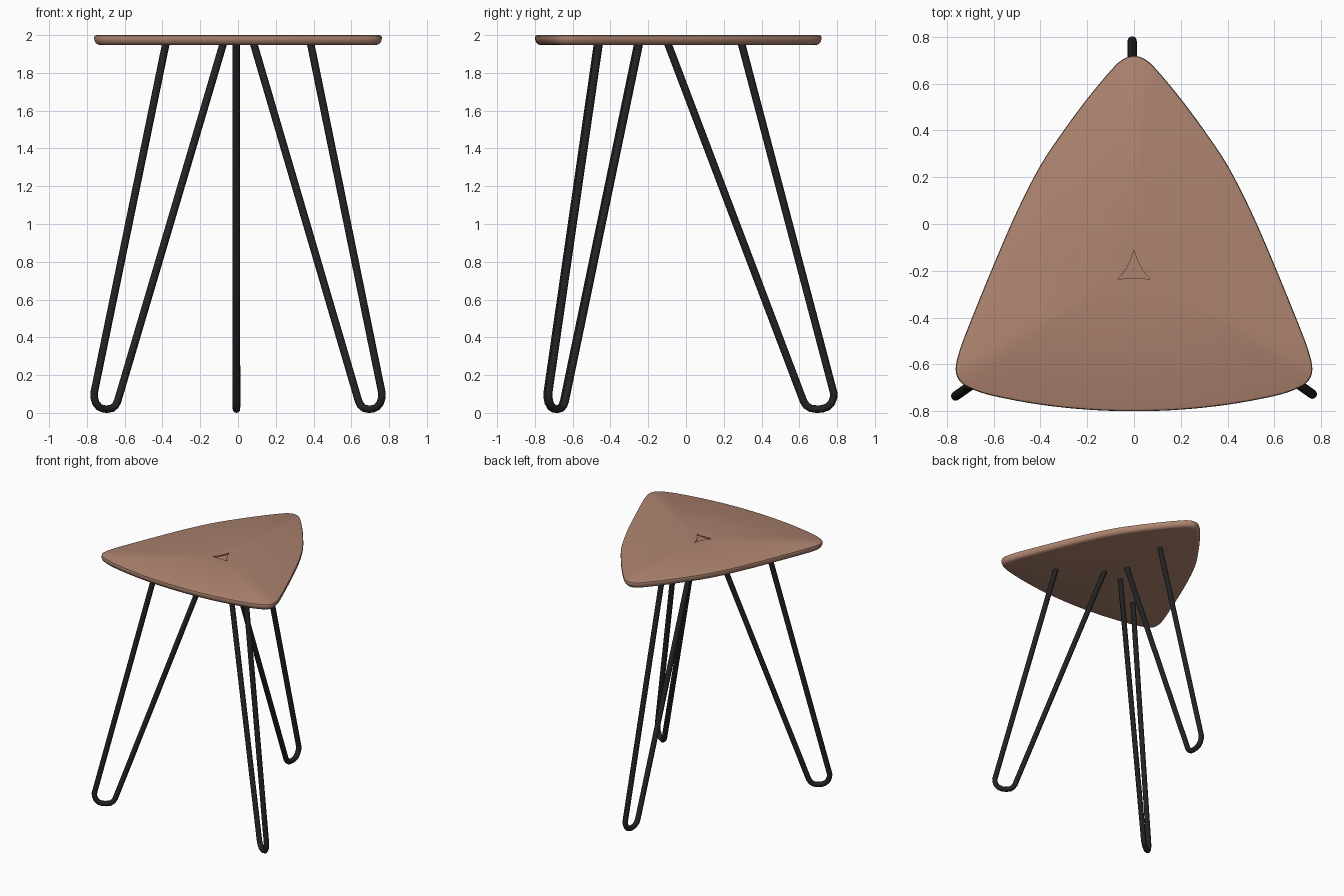
import bpy, bmesh, math
from mathutils import Vector

if "Cube" in bpy.data.objects:
    bpy.data.objects.remove(bpy.data.objects["Cube"])


def material(name, rgb):
    m = bpy.data.materials.new(name)
    m.diffuse_color = (*rgb, 1)
    m.use_nodes = True
    m.node_tree.nodes["Principled BSDF"].inputs["Base Color"].default_value = m.diffuse_color
    return m


wood = material("warm wood", (0.42, 0.23, 0.16))
black = material("black metal", (0.016, 0.016, 0.018))


def smooth(ob, angle):
    bpy.ops.object.select_all(action='DESELECT')
    ob.select_set(True)
    bpy.context.view_layer.objects.active = ob
    bpy.ops.object.shade_smooth_by_angle(angle=math.radians(angle))


# Table top outline: right half, from the back tip round to the front middle
half = [(0, .718), (.05, .702), (.10, .655), (.20, .535), (.30, .40), (.40, .25),
        (.50, .055), (.60, -.175), (.70, -.42), (.745, -.54), (.762, -.62),
        (.745, -.67), (.70, -.702), (.60, -.735), (.40, -.772), (.20, -.793), (0, -.80)]
CORNER, SUB = 10, 4
ctrl = [Vector(p) for p in half + [(-x, y) for x, y in half[-2:0:-1]]]
n = len(ctrl)
outline = []
for i in range(n):
    a, b, c, d = (ctrl[(i + k) % n] for k in (-1, 0, 1, 2))
    for s in range(SUB):
        t = s / SUB
        outline.append(0.5 * (2 * b + (c - a) * t + (2 * a - 5 * b + 4 * c - d) * t * t
                              + (3 * b - a - 3 * c + d) * t ** 3))
N = len(outline)


def inset(d):
    pts = []
    for i, p in enumerate(outline):
        tan = (outline[(i + 1) % N] - outline[i - 1]).normalized()
        pts.append(p + Vector((tan.y, -tan.x)) * d)   # outline runs clockwise
    return pts


def bez(a, b, c, t):
    return Vector(a) * (1 - t) ** 2 + Vector(b) * 2 * t * (1 - t) + Vector(c) * t * t


# Small concave triangle recessed in the middle, with matching point count
dent = []
for i in range(N):
    j, k = min(i, N - i), CORNER * SUB
    if j <= k:
        p = bez((0, -.11), (.02, -.19), (.07, -.236), j / k)
    else:
        p = bez((.07, -.236), (.035, -.232), (0, -.231), (j - k) / (N // 2 - k))
    dent.append(Vector((p.x if i <= N // 2 else -p.x, p.y)))

# Table top: stacked rings from the underside up and over into the recess
rings = [(inset(d), z) for d, z in ((.032, 1.947), (.018, 1.951), (.008, 1.960),
                                    (.002, 1.973), (0, 1.986), (.003, 1.996), (.012, 2.0))]
rings += [(dent, 2.0), (dent, 1.992)]
bm = bmesh.new()
loops = [[bm.verts.new((p.x, p.y, z)) for p in pts] for pts, z in rings]
for lo, hi in zip(loops, loops[1:]):
    for i in range(N):
        j = (i + 1) % N
        bm.faces.new((lo[i], lo[j], hi[j], hi[i]))
bm.faces.new(loops[0])
bm.faces.new(loops[-1])
bmesh.ops.recalc_face_normals(bm, faces=bm.faces)
me = bpy.data.meshes.new("table_top")
bm.to_mesh(me)
bm.free()
me.materials.append(wood)
top = bpy.data.objects.new("table_top", me)
bpy.context.collection.objects.link(top)
smooth(top, 45)

# Hairpin profile: (distance along the leg, height), outer rod, bend, inner rod
hairpin = [(.294, 1.955), (.782, .105), (.781, .08), (.770, .052), (.748, .031), (.72, .021),
           (.69, .020), (.66, .024), (.637, .039), (.622, .062), (-.096, 1.955)]


def leg(name, inner, outer):
    """Hairpin leg in the vertical plane between two ground points."""
    cu = bpy.data.curves.new(name, 'CURVE')
    cu.dimensions = '3D'
    cu.bevel_depth = .02
    cu.bevel_resolution = 4
    cu.use_fill_caps = True
    sp = cu.splines.new('POLY')
    sp.points.add(len(hairpin) - 1)
    for pt, (r, z) in zip(sp.points, hairpin):
        p = Vector(inner).lerp(Vector(outer), (r + .096) / .878)
        pt.co = (p.x, p.y, z, 1)
    cu.materials.append(black)
    ob = bpy.data.objects.new(name, cu)
    bpy.context.collection.objects.link(ob)
    bpy.ops.object.select_all(action='DESELECT')
    ob.select_set(True)
    bpy.context.view_layer.objects.active = ob
    bpy.ops.object.convert(target='MESH')
    smooth(bpy.context.view_layer.objects.active, 50)


leg("back_leg", (-.01, -.096), (-.008, .782))
leg("front_right_leg", (.083, -.247), (.762, -.727))
leg("front_left_leg", (-.078, -.255), (-.762, -.735))
